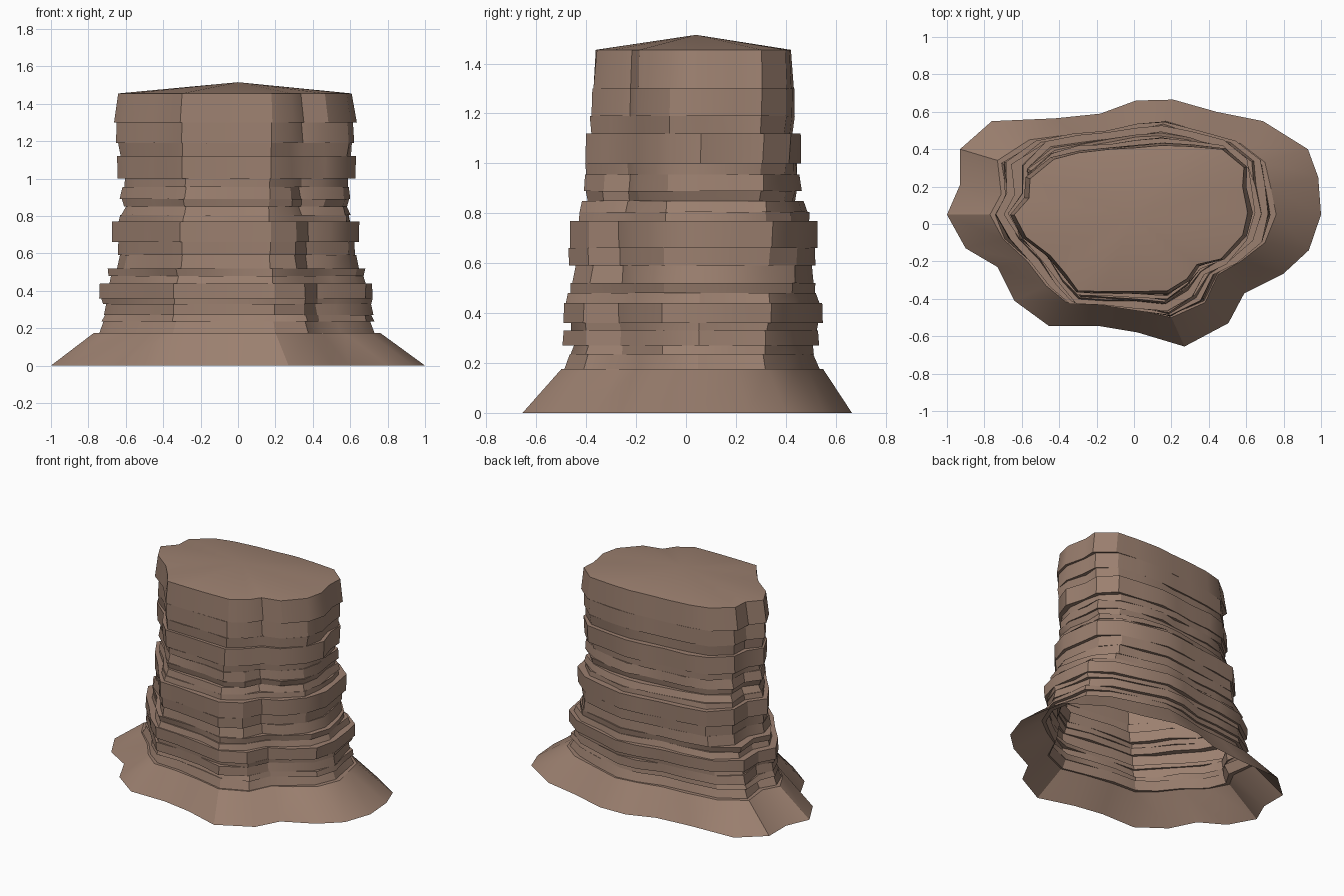
import bpy
import bmesh
import math
import random

random.seed(4)

default = bpy.data.objects.get("Cube")
if default:
    bpy.data.objects.remove(default, do_unlink=True)

# One rock colour for the whole butte
rock = bpy.data.materials.new("brown_sandstone")
rock.use_nodes = True
colour = (0.33, 0.215, 0.16, 1.0)
rock.diffuse_color = colour
shader = rock.node_tree.nodes["Principled BSDF"]
shader.inputs["Base Color"].default_value = colour
shader.inputs["Roughness"].default_value = 0.9

# Plan outlines: hem of the scree, foot of the cliff, rim of the summit
HEM = [(-1, .05), (-.93, .21), (-.93, .4), (-.76, .55), (-.42, .565), (-.18, .59),
       (.01, .66), (.21, .665), (.44, .6), (.69, .55), (.93, .4), (.985, .25),
       (1, .05), (.935, -.14), (.8, -.265), (.59, -.37), (.505, -.53), (.27, -.655),
       (.02, -.58), (-.19, -.545), (-.455, -.545), (-.64, -.41), (-.73, -.23), (-.9, -.13)]
FOOT = [(-.77, .05), (-.71, .16), (-.73, .34), (-.56, .45), (-.33, .48), (-.16, .49),
        (.02, .53), (.17, .55), (.37, .49), (.57, .43), (.7, .33), (.73, .2),
        (.76, .05), (.7, -.1), (.57, -.2), (.45, -.27), (.38, -.42), (.2, -.5),
        (.02, -.46), (-.18, -.43), (-.36, -.42), (-.47, -.33), (-.57, -.2), (-.7, -.08)]
RIM = [(-.65, .05), (-.57, .14), (-.55, .24), (-.43, .35), (-.3, .385), (-.13, .4),
       (.01, .41), (.15, .42), (.3, .415), (.47, .4), (.58, .3), (.58, .2),
       (.61, .06), (.59, -.06), (.47, -.19), (.34, -.22), (.28, -.29), (.18, -.36),
       (0, -.36), (-.17, -.36), (-.3, -.36), (-.37, -.27), (-.45, -.17), (-.58, -.07)]

FOOT_Z, RIM_Z = 0.175, 1.455

# Strata from the foot up: top height, half width, half depth, taper towards the top
STRATA = [(.235, .745, .505, .96), (.27, .74, .495, .98), (.33, .725, .51, .99),
          (.36, .715, .495, 1.0), (.44, .735, .52, 1.0), (.48, .685, .5, .98),
          (.52, .675, .48, 1.01), (.59, .65, .49, .98), (.66, .635, .495, 1.0),
          (.77, .655, .5, 1.0), (.805, .62, .465, .99), (.85, .61, .455, .97),
          (.89, .6, .42, 1.02), (.955, .61, .43, .98), (1.0, .605, .425, 1.0),
          (1.12, .635, .43, 1.0), (1.19, .615, .4, 1.01), (1.3, .632, .405, .99),
          (RIM_Z, .652, .402, .965)]


def half_extents(outline):
    return [(max(p[k] for p in outline) - min(p[k] for p in outline)) / 2 for k in (0, 1)]


FOOT_SIZE, RIM_SIZE = half_extents(FOOT), half_extents(RIM)


def plan(z, width, depth, jitter):
    """Outline blended between foot and rim, fitted to a half width and depth."""
    t = (z - FOOT_Z) / (RIM_Z - FOOT_Z)
    ring = []
    for foot, rim, j in zip(FOOT, RIM, jitter):
        u, v = [foot[k] / FOOT_SIZE[k] * (1 - t) + rim[k] / RIM_SIZE[k] * t for k in (0, 1)]
        ring.append((u * width * j, v * depth * j, z))
    return ring


def loft(bm, rings):
    """Skin a stack of rings and return the last loop of vertices."""
    loops = [[bm.verts.new(p) for p in ring] for ring in rings]
    for low, high in zip(loops, loops[1:]):
        for i in range(len(low)):
            n = (i + 1) % len(low)
            bm.faces.new((low[n], low[i], high[i], high[n]))
    return loops[-1]


def finish(bm, name):
    mesh = bpy.data.meshes.new(name)
    bm.to_mesh(mesh)
    bm.free()
    mesh.materials.append(rock)
    obj = bpy.data.objects.new(name, mesh)
    bpy.context.collection.objects.link(obj)
    bpy.ops.object.select_all(action='DESELECT')
    obj.select_set(True)
    bpy.context.view_layer.objects.active = obj
    bpy.ops.object.shade_smooth_by_angle(angle=math.radians(30))
    return obj


# Sloping scree skirt, open underneath
bm = bmesh.new()
loft(bm, [[(x, y, 0) for x, y in HEM], [(x, y, FOOT_Z) for x, y in FOOT]])
finish(bm, "scree_skirt")

# Stepped cliff: each stratum is a band, and the jumps between bands form ledges
bm = bmesh.new()
rings = [[(x, y, FOOT_Z) for x, y in FOOT]]
bottom = FOOT_Z
for top, width, depth, taper in STRATA:
    rough = 0.012 if top - bottom > 0.07 else 0.022
    jitter = [1 + random.uniform(-rough, rough) for _ in FOOT]
    rings.append(plan(bottom, width, depth, jitter))
    weathered = [j + random.uniform(-rough, rough) * 0.6 for j in jitter]
    rings.append(plan(top, width * taper, depth * taper, weathered))
    bottom = top
rim = loft(bm, rings)

# Shallow domed summit
peak = bm.verts.new((0, 0.04, 1.515))
for i, vert in enumerate(rim):
    bm.faces.new((rim[(i + 1) % len(rim)], vert, peak))
finish(bm, "cliff_strata")
